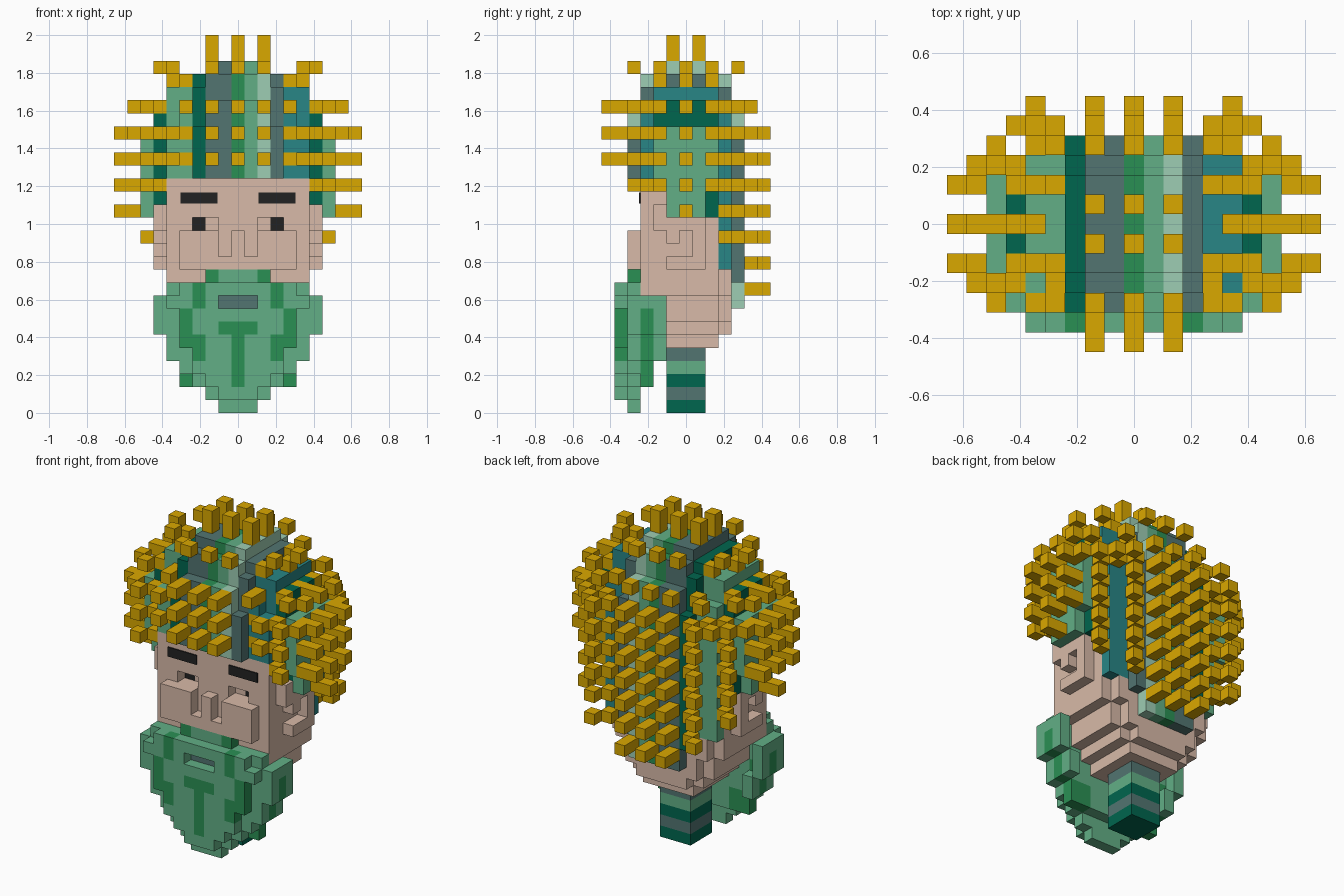
import bpy, bmesh
from mathutils import Vector

if "Cube" in bpy.data.objects:
    bpy.data.objects.remove(bpy.data.objects["Cube"])

U = 2 / 29  # edge of one block
HEX = {"skin": "D8BAA8", "gold": "DAA800", "green": "62AF86", "leaf": "2A9054",
       "pine": "00664E", "slate": "527571", "teal": "288686", "pale": "9ECDB3", "black": "222222"}


def linear(h):
    vals = [int(h[n:n + 2], 16) / 255 for n in (0, 2, 4)]
    return [v / 12.92 if v < 0.04 else ((v + 0.055) / 1.055) ** 2.4 for v in vals] + [1]


NAMES = list(HEX)
MATS = []
for name in NAMES:
    m = bpy.data.materials.new(name)
    m.use_nodes = True
    m.diffuse_color = linear(HEX[name])
    m.node_tree.nodes["Principled BSDF"].inputs["Base Color"].default_value = m.diffuse_color
    MATS.append(m)

parts = {}
taken = set()


def put(part, color, xs, ys, zs):
    """Fill a block range; earlier blocks are kept."""
    for i in xs:
        for j in ys:
            for k in zs:
                if (i, j, k) not in taken:
                    taken.add((i, j, k))
                    parts.setdefault(part, {})[i, j, k] = color


def span(a, b):
    return range(a, b + 1)


def wide(w):
    return span(-w, w)


# neck with stripes
for k, c in enumerate(["pine", "slate", "pine", "green", "slate"]):
    put("neck", c, wide(1), wide(1), [k])

# head, stepping in toward the neck, with sunken eyes
put("eyes", "black", [-3, 3], [-2], [14])
for k, w in enumerate([2, 3, 4, 4, 5, 5], 5):
    put("head", "skin", wide(w), span(-2, 2), [k])
    if k > 5:
        put("head", "skin", wide(w - 1), [3], [k])
put("head", "skin", wide(5), span(-2, 2), span(11, 17))
for k in span(9, 17):
    put("head", "skin", [i for i in wide(5) if k != 14 or abs(i) not in (2, 3)], [-3], [k])

# nose, cheeks and ears
put("nose", "skin", [0], [-4], span(11, 13))
put("nose", "skin", wide(1), [-4], [11])
for s in (-1, 1):
    put("cheeks", "skin", [s * 3, s * 4, s * 2], [-4], span(11, 13))
    put("ears", "skin", [s * 6], span(-1, 1), [11])
    put("ears", "skin", [s * 6], [1], span(12, 14))
    put("ears", "skin", [s * 6], [-1], [13, 14])
    put("ears", "skin", [s * 6], [0], [14])
    put("ears", "skin", [s * 6], [-2], [14, 15])

# hair: a striped dome, each column of blocks has one colour
STRIPES = ["green", "pine", "green", "green", "pine", "slate", "slate", "leaf",
           "green", "pale", "slate", "teal", "teal", "pine", "green"]


def dome_width(j, k):
    j = abs(j)
    table = {22: (6, 4, 2), 23: (6, 3, 2), 24: (5, 3, -1), 25: (3, 2, -1), 26: (2, -1, -1)}
    return table.get(k, (7, 5, 3))[max(j - 2, 0)]


# spike rows set into the dome
for s in (-1, 1):
    put("spikes", "gold", [s * 4], [-3], [19, 21, 23])
    put("spikes", "gold", [s * 6], [0, -2, 2], [23])

for k in span(8, 26):
    for j in wide(4):
        for i in wide(max(dome_width(j, k), 0)):
            if dome_width(j, k) < 0:
                continue
            if j < -2:
                low = 18
            elif j == 4:
                low = 8 if abs(i) < 3 else 10
            elif j == 3:
                low = 11
            elif j == 2 and abs(i) == 7:
                low = 17
            else:
                low = 17 if j == -2 else 15
            if k >= low:
                put("hair", STRIPES[i + 7], [i], [j], [k])
# fills the dome shoulder behind the crown
for i in (-5, -4, 4, 5):
    put("hair", STRIPES[i + 7], [i], [3], [22])


def slant(k, i, j, steps=2):
    """A spike leaving the head diagonally, on both sides."""
    for n in range(steps):
        for s in (-1, 1):
            put("spikes", "gold", [s * (i + n)], [j + n if j > 0 else j - n], [k])


# straight spikes at the front, back and sides, on every other layer
for k in range(9, 24, 2):
    cut = 1 if k == 23 else 0
    put("spikes", "gold", [-2, 0, 2], span(4, 6 - cut), [k])
    if k >= 19:
        put("spikes", "gold", [-2, 0, 2], span(-6, -4), [k])
    for s in (-1, 1):
        if k >= 15:
            put("spikes", "gold", [s * i for i in span(7, 9 - cut)], [0], [k])
        if k >= 17 and not cut:
            put("spikes", "gold", [s * 8, s * 9], [-2, 2], [k])
    # slanted spikes around the corners
    if not cut:
        if k >= 11:
            slant(k, 4, 5)
        if k >= 13:
            slant(k, 6, 3)
        if k >= 17:
            slant(k, 6, -3)
        if k >= 19:
            slant(k, 5, -4, 1)
        if k == 21:
            slant(k, 5, 4)
            slant(k, 7, 2)
            slant(k, 7, -2)
    else:
        slant(k, 4, 4)
        slant(k, 4, -4, 1)
        slant(k, 6, 2)
        slant(k, 6, -2)
        put("spikes", "gold", [-8, 8], [-2, 2], [k])

# crown spikes: upright ones and slanted ones around them
for i in (-2, 0, 2):
    put("crown_spikes", "gold", [i], [-1, 1], [27, 28])
    put("crown_spikes", "gold", [i], [-3, 3], [25])
    put("crown_spikes", "gold", [i], [-4, 4], [26])
for s in (-1, 1):
    for n in (0, 1):
        put("crown_spikes", "gold", [s * (4 + n)], [-2, 2], [25 + n])
        put("crown_spikes", "gold", [s * (5 + n)], [0], [25 + n])

# beard: mouth and darker strands first, then the full mass
put("beard", "slate", wide(1), [-4], [8])
put("beard", "leaf", [0], [-5], span(2, 6))
put("beard", "leaf", wide(1), [-5], [6])
for s in (-1, 1):
    put("beard", "leaf", [s * 3], [-5], span(4, 5))
    put("beard", "leaf", [s * 4], [-5], span(5, 7))
    put("beard", "leaf", [s * 3], [-5], [8, 9])
    put("beard", "leaf", [s * 2], [-4], [10])
    put("beard", "leaf", [s * 5], [-3], span(4, 6))
    put("beard", "leaf", [s * 6], [-3], [6, 7])
put("beard", "leaf", [-4, -3, 3, 4], [-3], [2, 3])
FRONT = [0, 1, 2, 3, 3, 4, 4, 4, 5, 4]
for k, w in enumerate([1, 2, 3, 4, 5, 5, 6, 6, 6, 5, 2]):
    put("beard", "green", wide(w), [-4], [k])
    if 1 <= k <= 9:
        xs = [i for i in wide(FRONT[k]) if k != 8 or abs(i) > 1]
        put("beard", "green", xs, [-5], [k])
    if 2 <= k <= 9:
        put("beard", "green", wide(w), [-3], [k])
    if 4 <= k <= 8:
        put("beard", "green", [-w, w], [-2], [k])

# build each part, keeping only the outer block faces
DIRS = [Vector(d) * s for d in ((1, 0, 0), (0, 1, 0), (0, 0, 1)) for s in (1, -1)]
for part, cells in parts.items():
    bm = bmesh.new()
    for cell, color in cells.items():
        c = Vector(cell)
        for d in DIRS:
            if tuple(int(v) for v in c + d) in taken:
                continue
            a = Vector((d.y, d.z, d.x))
            b = d.cross(a)
            mid = c + d / 2 + Vector((0, 0, 0.5))
            corners = [mid + (a * p + b * q) / 2 for p, q in ((-1, -1), (1, -1), (1, 1), (-1, 1))]
            f = bm.faces.new([bm.verts.new(v * U) for v in corners])
            f.material_index = NAMES.index(color)
    bmesh.ops.remove_doubles(bm, verts=bm.verts, dist=U / 100)
    mesh = bpy.data.meshes.new(part)
    bm.to_mesh(mesh)
    bm.free()
    for m in MATS:
        mesh.materials.append(m)
    bpy.context.collection.objects.link(bpy.data.objects.new(part, mesh))

# eyebrows as thin plates
for s, side in ((-1, "right"), (1, "left")):
    bpy.ops.mesh.primitive_cube_add(size=1, location=(s * 3 * U, -3.5 * U - 0.003, 16.5 * U))
    brow = bpy.context.object
    brow.name = side + "_eyebrow"
    brow.scale = (0.195, 0.008, 0.058)
    brow.data.materials.append(MATS[NAMES.index("black")])
